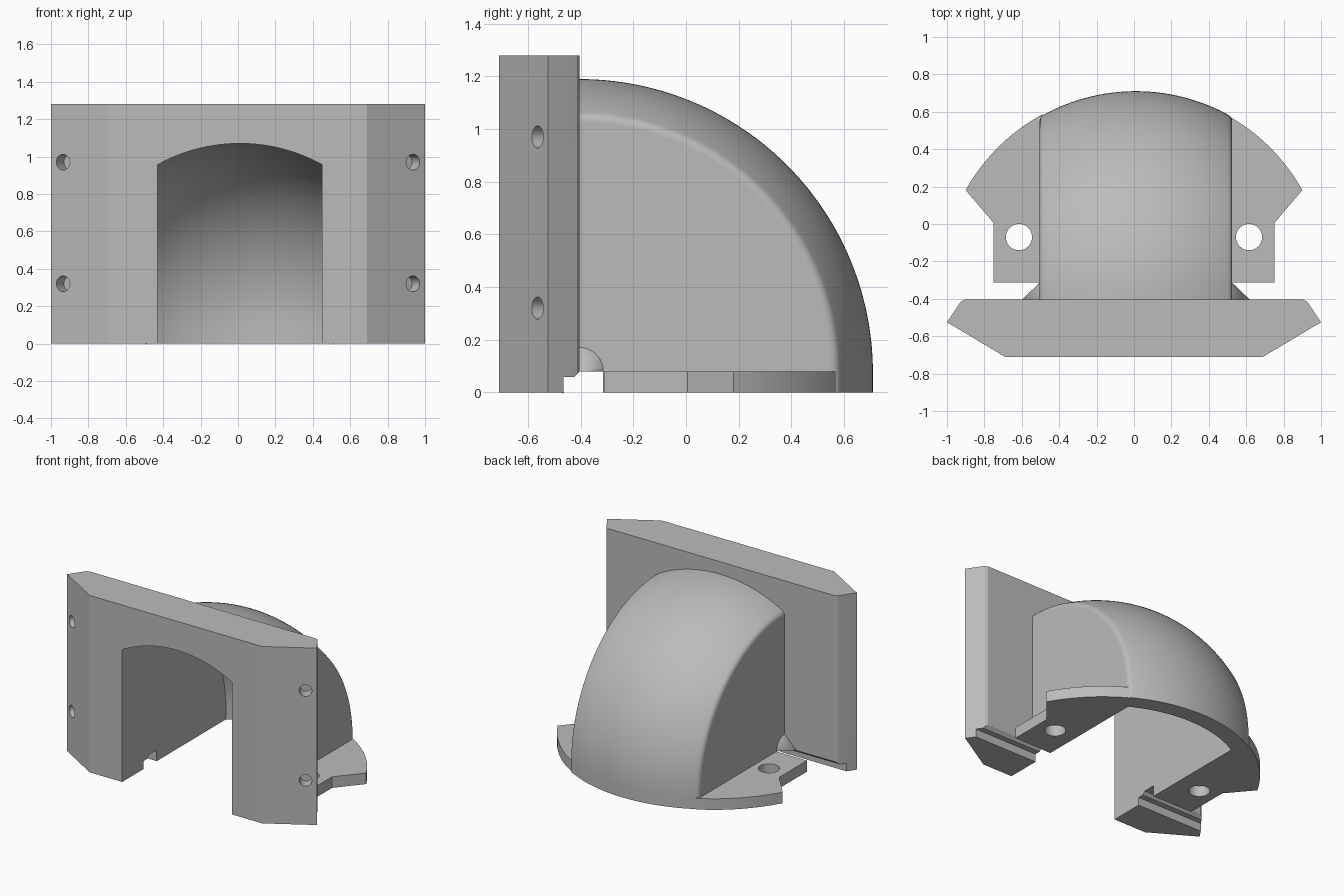
import bpy, bmesh
from math import sin, cos, asin, sqrt, pi, radians
from mathutils import Matrix, Vector

cube = bpy.data.objects.get("Cube")
if cube:
    bpy.data.objects.remove(cube, do_unlink=True)

grey = bpy.data.materials.new("light grey plastic")
grey.use_nodes = True
colour = (0.5, 0.5, 0.5, 1)
grey.diffuse_color = colour
grey.node_tree.nodes["Principled BSDF"].inputs["Base Color"].default_value = colour

CX, CY, CZ = 0.01, -0.405, 0.075   # pivot of the hood curve
OFFSET = 0.085                     # crown arc centre, measured out from the pivot
BACK = -0.405                      # rear face of the plate


def to_object(name, bm):
    bmesh.ops.recalc_face_normals(bm, faces=bm.faces)
    mesh = bpy.data.meshes.new(name)
    bm.to_mesh(mesh)
    bm.free()
    mesh.materials.append(grey)
    ob = bpy.data.objects.new(name, mesh)
    bpy.context.collection.objects.link(ob)
    return ob


def prism(name, points, vec):
    """Extrude a closed outline along a vector."""
    bm = bmesh.new()
    face = bm.faces.new([bm.verts.new(p) for p in points])
    new = bmesh.ops.extrude_face_region(bm, geom=[face])["geom"]
    bmesh.ops.translate(bm, vec=vec, verts=[v for v in new if isinstance(v, bmesh.types.BMVert)])
    return to_object(name, bm)


def cone(name, r1, r2, depth, centre, direction, segments=32):
    bm = bmesh.new()
    turn = Vector(direction).to_track_quat('Z', 'Y').to_matrix().to_4x4()
    bmesh.ops.create_cone(bm, cap_ends=True, segments=segments, radius1=r1, radius2=r2,
                          depth=depth, matrix=Matrix.Translation(centre) @ turn)
    return to_object(name, bm)


def crown(half, radius, fillet):
    """Cross-section of the hood as (x, distance from pivot)."""
    xe, re = half - fillet, radius - fillet
    a = asin(xe / re)
    n = 24
    pts = [(radius * sin(a * i / n), OFFSET + radius * cos(a * i / n)) for i in range(-n, n + 1)]
    if fillet:
        zc = OFFSET + sqrt(re * re - xe * xe)
        arc = [a + (pi / 2 - a) * k / 6 for k in range(1, 7)]
        right = [(xe + fillet * sin(t), zc + fillet * cos(t)) for t in arc]
        pts = [(-x, r) for x, r in reversed(right)] + pts + right
    return pts


def hood_solid(name, half, radius, fillet, y0, z0):
    """Sweep the crown from the front, over the quarter turn, down to the floor."""
    prof = crown(half, radius, fillet)
    bm = bmesh.new()
    rows = [[bm.verts.new((CX + x, y0, CZ + r)) for x, r in prof]] if y0 < CY else []
    steps = 56
    for i in range(steps + 1):
        t = pi / 2 * (1 - i / steps)
        rows.append([bm.verts.new((CX + x, CY + r * cos(t), CZ + r * sin(t))) for x, r in prof])
    rows.append([bm.verts.new((CX + x, CY + r, z0)) for x, r in prof])
    for a, b in zip(rows, rows[1:]):
        for j in range(len(prof) - 1):
            bm.faces.new((a[j], a[j + 1], b[j + 1], b[j]))
    left, right = [bm.verts.new((CX + s * half, y0, z0)) for s in (-1, 1)]
    bm.faces.new([r[0] for r in rows] + [left])
    bm.faces.new([r[-1] for r in rows] + [right])
    bm.faces.new(rows[0] + [right, left])
    bm.faces.new(rows[-1] + [right, left])
    return to_object(name, bm)


def carve(ob, cutters):
    """Subtract the cutters, bake the result and shade it."""
    for c in cutters:
        mod = ob.modifiers.new("cut", 'BOOLEAN')
        mod.operation, mod.solver, mod.object = 'DIFFERENCE', 'EXACT', c
    bpy.context.view_layer.update()
    baked = bpy.data.meshes.new_from_object(ob.evaluated_get(bpy.context.evaluated_depsgraph_get()))
    ob.modifiers.clear()
    ob.data = baked
    bpy.ops.object.select_all(action='DESELECT')
    ob.select_set(True)
    bpy.context.view_layer.objects.active = ob
    bpy.ops.object.shade_smooth_by_angle(angle=radians(25))
    for p in ob.data.polygons:
        if max(abs(c) for c in p.normal) > 0.9999 and p.area > 0.01:
            p.use_smooth = False


# Cutters: the open passage and the slot under the rear of the plate
passage = hood_solid("passage_cutter", 0.44, 0.91, 0, -0.9, -0.1)
slot_outline = [(-0.465, -0.1), (-0.465, 0.058), (-0.425, 0.058), (-0.408, 0.075),
                (-0.405, 0.08), (-0.315, 0.08), (-0.315, -0.1)]
slot = prism("slot_cutter", [(-1.2, y, z) for y, z in slot_outline], (2.4, 0, 0))
cutters = [passage, slot]

# Front plate with angled side faces and blind screw holes
half = [(0.69, -0.71), (1, -0.525), (0.938, -0.432), (0.925, -0.414), (0.905, BACK)]
outline = half + [(-x, y) for x, y in reversed(half)]
plate = prism("front_plate", [(x, y, 0) for x, y in outline], (0, 0, 1.28))
holes = []
for s in (-1, 1):
    for z in (0.32, 0.97):
        holes.append(cone("screw_hole_cutter", 0.042, 0.042, 0.16,
                          (s * 0.935, -0.563, z), (s * 0.51, -0.86, 0)))
carve(plate, [passage, slot] + holes)
cutters += holes

# Curved hood behind the plate
hood = hood_solid("hood", 0.515, 1.03, 0.04, BACK, 0)
carve(hood, [passage, slot])

for s, side in ((1, "left"), (-1, "right")):
    # Mounting flange following the hood's rear arc
    cy, r = CY + OFFSET, 1.03
    a0, a1 = asin(0.9 / r), asin(0.49 / r)
    arc = [a0 + (a1 - a0) * i / 20 for i in range(21)]
    pts = [(0.485, -0.312), (0.75, -0.312), (0.75, 0.005)]
    pts += [(r * sin(t), cy + r * cos(t)) for t in arc]
    flange = prism(side + "_flange", [(s * x, y, 0) for x, y in pts], (0, 0, 0.08))
    bolt = cone("bolt_hole_cutter", 0.07, 0.07, 0.4, (s * 0.615, -0.07, 0), (0, 0, 1), 48)
    carve(flange, [bolt])
    cutters.append(bolt)

    # Conical gusset between hood wall and plate
    gusset = cone(side + "_gusset", 0.105, 0, 0.11, (CX + s * 0.555, BACK, 0.08), (s, 0, 0), 48)
    carve(gusset, [slot])

for c in cutters:
    bpy.data.objects.remove(c, do_unlink=True)
